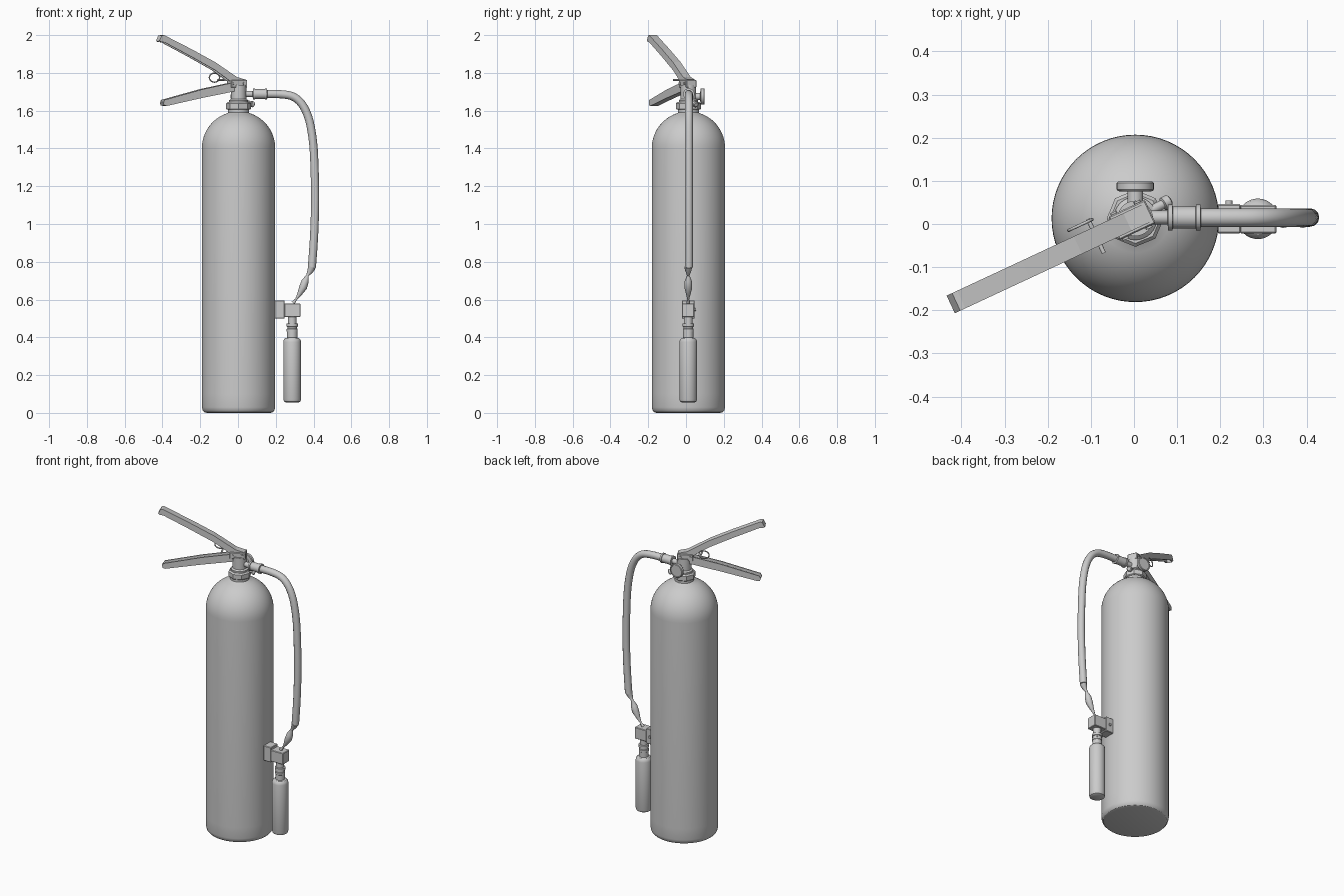
import bpy, bmesh, math
from mathutils import Matrix, Vector

if "Cube" in bpy.data.objects:
    bpy.data.objects.remove(bpy.data.objects["Cube"])

CX, CY = 0.003, 0.013                      # axis of the tank
GRIP = Matrix.Translation((CX, CY, 0)) @ Matrix.Rotation(math.radians(205), 4, 'Z')


def finish(name, bm, matrix=Matrix(), smooth=True):
    bmesh.ops.recalc_face_normals(bm, faces=bm.faces)
    mesh = bpy.data.meshes.new(name)
    bm.to_mesh(mesh)
    bm.free()
    ob = bpy.data.objects.new(name, mesh)
    bpy.context.collection.objects.link(ob)
    ob.matrix_world = matrix
    if smooth:
        bpy.ops.object.select_all(action='DESELECT')
        ob.select_set(True)
        bpy.context.view_layer.objects.active = ob
        bpy.ops.object.shade_smooth_by_angle(angle=math.radians(32))
    return ob


def lathe(name, profile, origin, axis=(0, 0, 1), n=24, smooth=True):
    """Closed turned part; profile holds (radius, height) pairs."""
    bm = bmesh.new()
    rings = [[bm.verts.new((r * math.cos(2 * math.pi * i / n), r * math.sin(2 * math.pi * i / n), h))
              for i in range(n)] for r, h in profile]
    for a, b in zip(rings, rings[1:]):
        for i in range(n):
            bm.faces.new((a[i], a[(i + 1) % n], b[(i + 1) % n], b[i]))
    bm.faces.new(rings[0])
    bm.faces.new(rings[-1])
    rot = Vector(axis).to_track_quat('Z', 'Y').to_matrix().to_4x4()
    return finish(name, bm, Matrix.Translation(origin) @ rot, smooth)


def prism(bm, pts, y0, y1):
    """Extrude an outline in the xz plane between y0 and y1."""
    a, b = ([bm.verts.new((u, y, z)) for u, z in pts] for y in (y0, y1))
    bm.faces.new(a)
    bm.faces.new(b)
    for i in range(len(pts)):
        j = (i + 1) % len(pts)
        bm.faces.new((a[i], a[j], b[j], b[i]))


def box(name, lo, hi, bevel=0.003, matrix=Matrix()):
    bm = bmesh.new()
    prism(bm, [(lo[0], lo[2]), (hi[0], lo[2]), (hi[0], hi[2]), (lo[0], hi[2])], lo[1], hi[1])
    bmesh.ops.bevel(bm, geom=bm.edges[:], offset=bevel, segments=1, affect='EDGES')
    return finish(name, bm, matrix, False)


def channel(name, web, edge, half, t):
    """Folded sheet lever: two cheeks joined by a web strip; t is the signed sheet thickness."""
    bm = bmesh.new()
    for s in (-1, 1):
        prism(bm, web + edge[::-1], s * half, s * (half - abs(t)))
    prism(bm, web + [(u, z + t) for u, z in web[::-1]], -half + abs(t), half - abs(t))
    finish(name, bm, GRIP, False)


def tube(name, pts, kind='NURBS', depth=1.0, matrix=Matrix(), cyclic=False):
    """Round tube along (x, y, z, radius) points, turned into a mesh."""
    cu = bpy.data.curves.new(name, 'CURVE')
    cu.dimensions = '3D'
    cu.bevel_depth, cu.bevel_resolution, cu.use_fill_caps = depth, 4, True
    cu.resolution_u = 6
    sp = cu.splines.new(kind)
    sp.points.add(len(pts) - 1)
    for p, (x, y, z, r) in zip(sp.points, pts):
        p.co, p.radius = (x, y, z, 1), r
    sp.use_cyclic_u = cyclic
    if kind == 'NURBS':
        sp.order_u, sp.use_endpoint_u = 3, True
    ob = bpy.data.objects.new(name, cu)
    bpy.context.collection.objects.link(ob)
    ob.matrix_world = matrix
    bpy.ops.object.select_all(action='DESELECT')
    ob.select_set(True)
    bpy.context.view_layer.objects.active = ob
    bpy.ops.object.convert(target='MESH')
    bpy.ops.object.shade_smooth_by_angle(angle=math.radians(40))


# Tank with rounded foot and domed shoulder
R = 0.194
dome = [(R * math.cos(a), 1.402 + R * math.sin(a))
        for a in (math.radians(d) for d in range(0, 73, 6))]
lathe("tank", [(0.168, 0), (0.182, 0.004), (0.190, 0.013), (R, 0.03), (R, 0.1)] + dome
      + [(0.052, 1.592)], (CX, CY, 0), n=64)

# Neck ring, faceted collar and valve body
lathe("neck_ring", [(0.055, 1.575), (0.055, 1.61)], (CX, CY, 0), n=32)
lathe("collar", [(0.060, 1.605), (0.066, 1.61), (0.066, 1.638), (0.058, 1.646)],
      (CX, CY, 0), n=8, smooth=False)
lathe("valve_body", [(0.05, 1.64), (0.05, 1.655), (0.041, 1.662), (0.041, 1.735)], (CX, CY, 0), n=32)
box("valve_head", (-0.038, -0.03, 1.722), (0.055, 0.03, 1.762), matrix=GRIP)

# Squeeze lever and carry handle, both folded channels
channel("squeeze_lever",
        [(-0.032, 1.764), (0.02, 1.778), (0.147, 1.857), (0.28, 1.923), (0.445, 2.0), (0.458, 1.998), (0.472, 1.972)],
        [(-0.02, 1.745), (0.06, 1.757), (0.147, 1.815), (0.28, 1.883), (0.44, 1.961), (0.452, 1.963), (0.464, 1.964)],
        0.0225, -0.007)
channel("carry_handle",
        [(0.02, 1.705), (0.10, 1.69), (0.22, 1.668), (0.43, 1.625), (0.444, 1.628), (0.449, 1.64)],
        [(0.02, 1.752), (0.10, 1.737), (0.22, 1.713), (0.43, 1.660), (0.438, 1.659), (0.443, 1.656)],
        0.0225, 0.007)

# Safety pin and pull ring
tube("safety_pin", [(0.1, -0.045, 1.762, 1), (0.1, 0.042, 1.762, 1)], 'POLY', 0.005, GRIP)
tube("pull_ring", [(0.122 + 0.03 * math.cos(i * math.pi / 12), -0.04, 1.775 + 0.024 * math.sin(i * math.pi / 12), 1)
                   for i in range(24)], 'POLY', 0.0035, GRIP, True)
for k, u in enumerate((-0.02, 0.04)):
    lathe(f"pivot_pin_{k}", [(0.008, -0.035), (0.008, 0.035)],
          GRIP @ Vector((u, 0, 1.744)), GRIP.to_3x3() @ Vector((0, 1, 0)), 12)

# Pressure gauge on the back
lathe("gauge", [(0.018, 0.03), (0.018, 0.062), (0.04, 0.063), (0.043, 0.067), (0.043, 0.082),
                (0.040, 0.085), (0.036, 0.085), (0.035, 0.082)], (CX, CY, 1.675), (0, 1, 0), 32)

# Relief plug beside the gauge
lathe("relief_plug", [(0.011, 0), (0.011, 0.035), (0.016, 0.037), (0.016, 0.052), (0.011, 0.056)],
      (0.037, 0.03, 1.650), (0.86, 0.45, -0.35), 12)

# Hose coupling and hose, pinched twice near its end
lathe("hose_coupling", [(0.016, 0.03), (0.016, 0.075), (0.03, 0.076), (0.03, 0.086), (0.026, 0.087),
                        (0.026, 0.14), (0.03, 0.141), (0.03, 0.151), (0.021, 0.152)],
      (CX, 0.015, 1.688), (1, 0, 0), 24)
hose = [(0.15, 1.688), (0.22, 1.69), (0.31, 1.675), (0.37, 1.59), (0.398, 1.45), (0.406, 1.3),
        (0.409, 1.1), (0.402, 0.9), (0.391, 0.77)]
tube("hose", [(x, 0.015, z, 0.0215) for x, z in hose])
tail = [(0.391, 0.772, .0215), (0.383, 0.752, .016), (0.368, 0.727, .007), (0.356, 0.698, .019),
        (0.345, 0.665, .021), (0.325, 0.628, .012), (0.308, 0.602, .005), (0.292, 0.582, .010)]
tube("hose_tail", [(x, 0.012, z, r) for x, z, r in tail], 'POLY')

# Nozzle clip on the side of the tank
box("clip_mount", (0.193, -0.022, 0.5), (0.247, 0.046, 0.595))
box("clip_block", (0.245, -0.022, 0.508), (0.33, 0.044, 0.58))
lathe("clip_screw", [(0.008, 0), (0.008, 0.01)], (0.22, 0.044, 0.548), (0, 1, 0), 12)

# Discharge nozzle
lathe("nozzle", [(0.034, 0.055), (0.043, 0.06), (0.047, 0.072), (0.047, 0.375), (0.044, 0.388), (0.036, 0.396),
                 (0.027, 0.398), (0.027, 0.43), (0.029, 0.432), (0.029, 0.445), (0.026, 0.447),
                 (0.026, 0.455), (0.03, 0.457), (0.03, 0.472), (0.023, 0.474), (0.023, 0.515)],
      (0.287, 0.012, 0), n=32)
